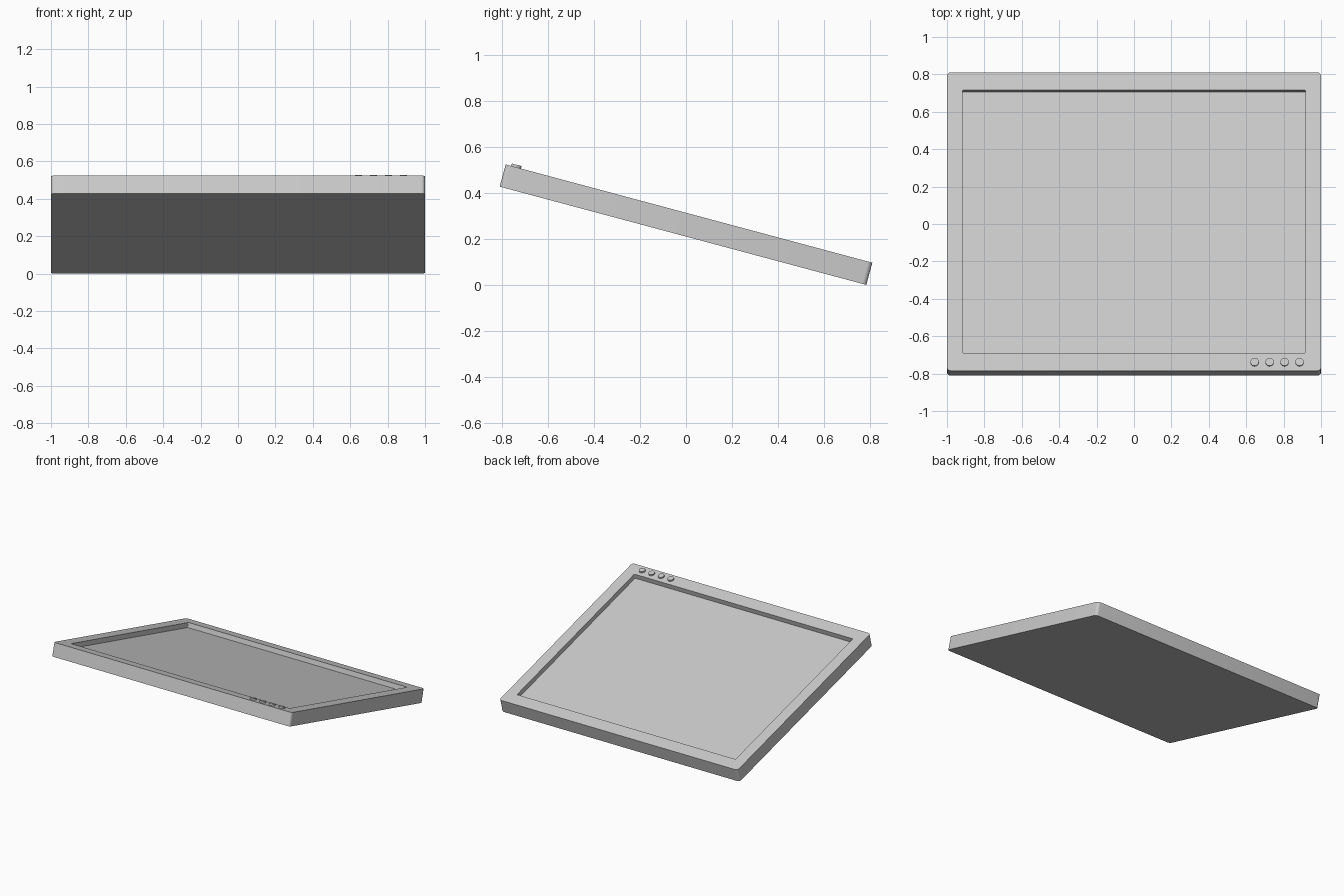
import bpy, bmesh, math
from mathutils import Matrix, Vector

cube = bpy.data.objects.get("Cube")
if cube:
    bpy.data.objects.remove(cube, do_unlink=True)

HALF_X, HALF_Y, THICK = 1.0, 0.826, 0.10
OPEN_X, OPEN_Y, DEPTH = 0.917, 0.728, 0.036
TILT = math.radians(15)

grey = bpy.data.materials.new("light grey")
grey.use_nodes = True
grey.diffuse_color = (0.6, 0.6, 0.6, 1)
grey.node_tree.nodes["Principled BSDF"].inputs["Base Color"].default_value = (0.6, 0.6, 0.6, 1)

# The whole panel leans back on its rear lower edge
centre_z = HALF_Y * math.sin(TILT) + THICK / 2 * math.cos(TILT)
lean = Matrix.Translation((0, 0, centre_z)) @ Matrix.Rotation(-TILT, 4, "X")


def finish(name, bm):
    bmesh.ops.recalc_face_normals(bm, faces=bm.faces)
    mesh = bpy.data.meshes.new(name)
    bm.to_mesh(mesh)
    bm.free()
    mesh.materials.append(grey)
    obj = bpy.data.objects.new(name, mesh)
    bpy.context.collection.objects.link(obj)
    obj.matrix_world = lean
    bpy.ops.object.select_all(action="DESELECT")
    obj.select_set(True)
    bpy.context.view_layer.objects.active = obj
    bpy.ops.object.shade_smooth_by_angle(angle=math.radians(30))
    return obj


def rounded_ring(bm, hx, hy, r, z, steps=5):
    ring = []
    for corner, (sx, sy) in enumerate(((1, 1), (-1, 1), (-1, -1), (1, -1))):
        for i in range(steps + 1):
            a = (corner + i / steps) * math.pi / 2
            ring.append(bm.verts.new((sx * (hx - r) + r * math.cos(a),
                                      sy * (hy - r) + r * math.sin(a), z)))
    return ring


# Frame with a sunken drawing surface
bm = bmesh.new()
top = THICK / 2
rings = [rounded_ring(bm, HALF_X, HALF_Y, 0.02, -top),
         rounded_ring(bm, HALF_X, HALF_Y, 0.02, top),
         rounded_ring(bm, OPEN_X, OPEN_Y, 0.006, top),
         rounded_ring(bm, OPEN_X, OPEN_Y, 0.006, top - DEPTH)]
for low, high in zip(rings, rings[1:]):
    for i in range(len(low)):
        j = (i + 1) % len(low)
        bm.faces.new((low[i], low[j], high[j], high[i]))
bm.faces.new(rings[0])
bm.faces.new(rings[-1])
finish("panel_frame", bm)

# Row of round buttons on the front border
for n in range(4):
    bm = bmesh.new()
    spot = Vector((0.645 + 0.08 * n, -0.779, top + 0.003))
    bmesh.ops.create_cone(bm, cap_ends=True, segments=32, radius1=0.022, radius2=0.022,
                          depth=0.016, matrix=Matrix.Translation(spot))
    finish(f"button_{n + 1}", bm)
